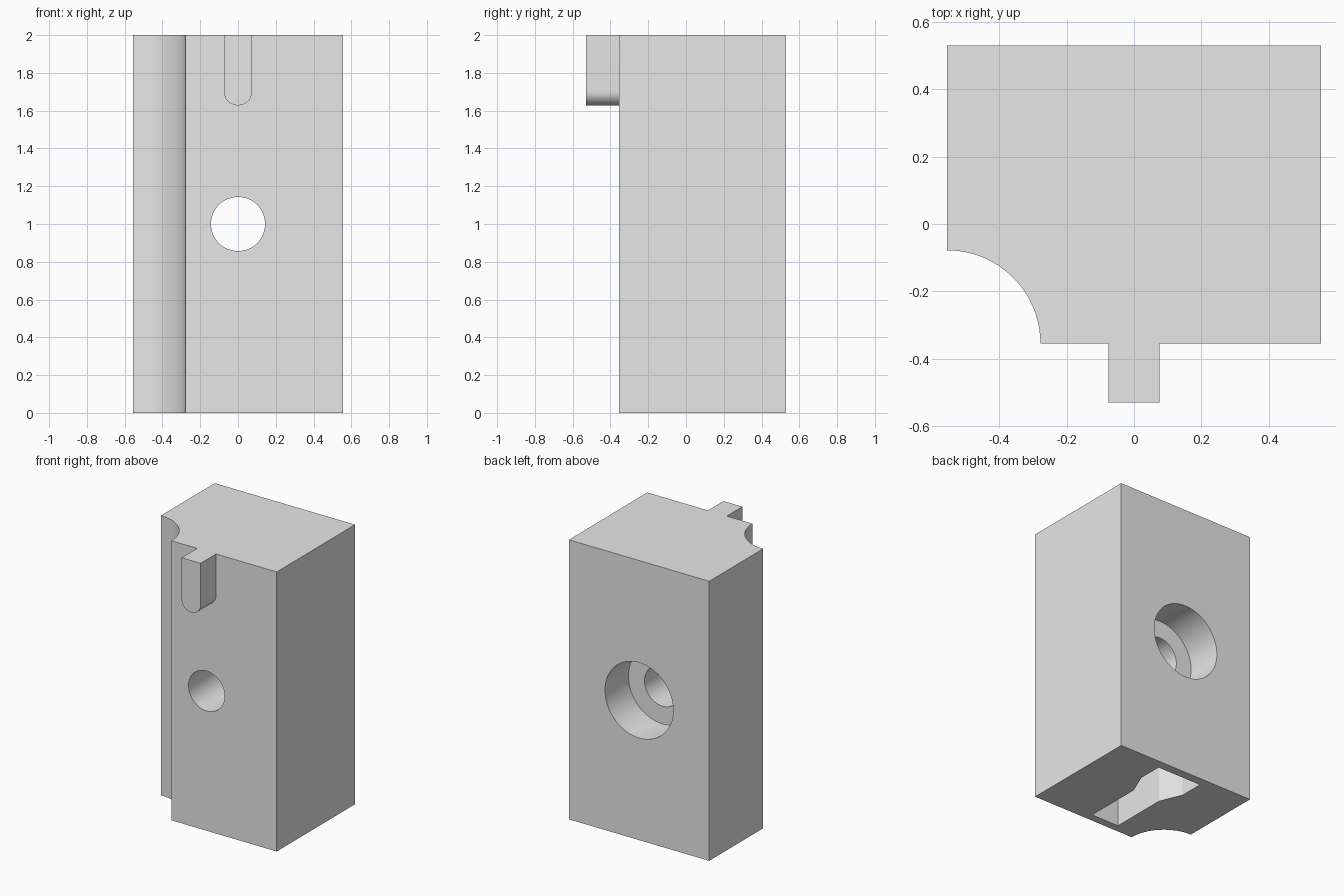
import bpy, bmesh, math

if "Cube" in bpy.data.objects:
    bpy.data.objects.remove(bpy.data.objects["Cube"])

grey = bpy.data.materials.new("light_grey")
grey.diffuse_color = (0.8, 0.8, 0.8, 1)
grey.use_nodes = True
grey.node_tree.nodes["Principled BSDF"].inputs["Base Color"].default_value = grey.diffuse_color


def prism(name, pts, axis, start, end):
    """Extrude a closed 2D profile: (x, y) along z, or (x, z) along y."""
    place = (lambda a, b, h: (a, b, h)) if axis == 'z' else (lambda a, b, h: (a, h, b))
    bm = bmesh.new()
    low = [bm.verts.new(place(a, b, start)) for a, b in pts]
    high = [bm.verts.new(place(a, b, end)) for a, b in pts]
    bm.faces.new(low)
    bm.faces.new(high)
    n = len(pts)
    for i in range(n):
        j = (i + 1) % n
        bm.faces.new((low[i], low[j], high[j], high[i]))
    bmesh.ops.recalc_face_normals(bm, faces=bm.faces)
    me = bpy.data.meshes.new(name)
    bm.to_mesh(me)
    bm.free()
    me.materials.append(grey)
    ob = bpy.data.objects.new(name, me)
    bpy.context.collection.objects.link(ob)
    return ob


def arc(cx, cy, r, a0, a1, n):
    return [(cx + r * math.cos(math.radians(a0 + (a1 - a0) * i / n)),
             cy + r * math.sin(math.radians(a0 + (a1 - a0) * i / n))) for i in range(n + 1)]


def combine(ob, other, operation):
    """Apply a boolean and remove the helper."""
    mod = ob.modifiers.new(operation, 'BOOLEAN')
    mod.operation = operation
    mod.solver = 'EXACT'
    mod.object = other
    bpy.context.view_layer.objects.active = ob
    bpy.ops.object.modifier_apply(modifier=mod.name)
    bpy.data.objects.remove(other)


W, FRONT, BACK, R = 0.555, -0.355, 0.53, 0.277

# Block with a quarter-round channel along the front left corner
body = prism("clamp_block",
             [(W, FRONT), (W, BACK), (-W, BACK)] + arc(-W, FRONT, R, 90, 0, 32),
             'z', 0, 2)

# Round-ended locating key at the top of the front
key = prism("locating_key",
            [(0.075, 2), (-0.075, 2)] + arc(0, 1.703, 0.075, 180, 360, 24),
            'y', -0.53, FRONT + 0.05)
combine(body, key, 'UNION')

# Through hole and counterbore from the back
for name, r, y0, y1 in (("bolt_hole", 0.143, -0.6, 0.6), ("counterbore", 0.27, 0.265, 0.6)):
    combine(body, prism(name, arc(0, 1, r, 0, 360, 64)[:-1], 'y', y0, y1), 'DIFFERENCE')

# Flared blind pocket in the underside
half = [(0.11, -0.297), (0.11, 0.128), (0.178, 0.288), (0.178, 0.465)]
pocket = prism("base_pocket", half + [(-x, y) for x, y in reversed(half)], 'z', -0.1, 0.5)
combine(body, pocket, 'DIFFERENCE')

# Smooth curved walls, keep edges sharp
bpy.ops.object.select_all(action='DESELECT')
body.select_set(True)
bpy.context.view_layer.objects.active = body
bpy.ops.object.shade_smooth_by_angle(angle=math.radians(20))
